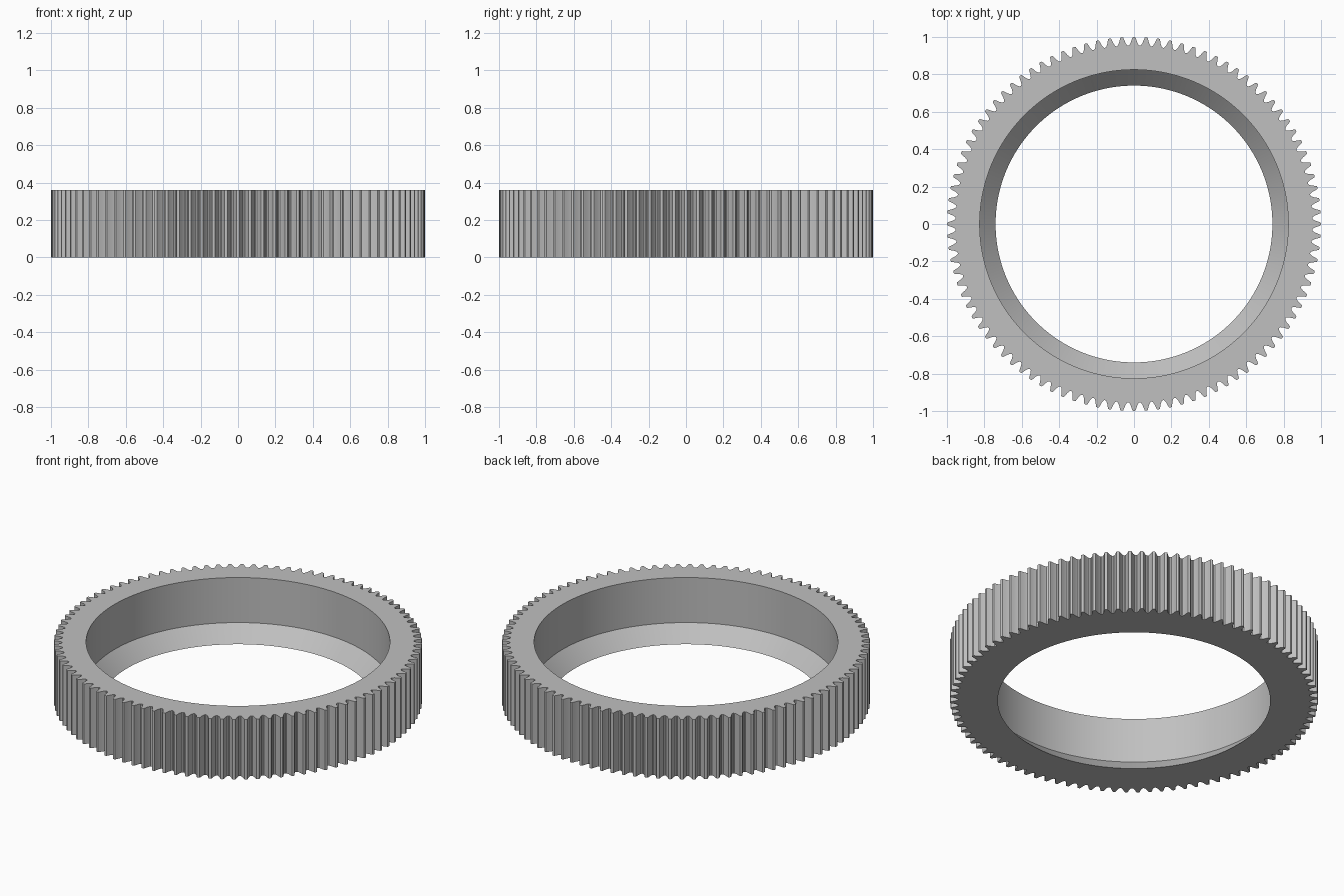
import bpy
import bmesh
from math import cos, sin, tau, radians

cube = bpy.data.objects.get("Cube")
if cube:
    bpy.data.objects.remove(cube, do_unlink=True)

TEETH = 96
HEIGHT = 0.36
# One tooth: (fraction of the pitch from the tooth centre, radius)
TOOTH = [(-0.5, 0.954), (-0.39, 0.957), (-0.27, 0.97), (-0.19, 0.986), (-0.12, 0.998),
         (0, 1.0), (0.12, 0.998), (0.19, 0.986), (0.27, 0.97), (0.39, 0.957)]


def make_material(name, colour):
    mat = bpy.data.materials.new(name)
    mat.use_nodes = True
    mat.diffuse_color = colour
    mat.node_tree.nodes["Principled BSDF"].inputs["Base Color"].default_value = colour
    return mat


# Polar outline of the toothed rim
outline = [((i + t) * tau / TEETH, r) for i in range(TEETH) for t, r in TOOTH]


def add_ring(bm, z, radius=None):
    """Ring of vertices: toothed when no radius is given, otherwise round."""
    return [bm.verts.new(((radius or r) * cos(a), (radius or r) * sin(a), z))
            for a, r in outline]


# Closed cross-section: toothed wall, top face, bore, bevelled lip, bottom face
bm = bmesh.new()
rings = [add_ring(bm, 0), add_ring(bm, HEIGHT),
         add_ring(bm, HEIGHT, 0.825), add_ring(bm, 0.09, 0.825), add_ring(bm, 0, 0.74)]
count = len(outline)
for k, ring in enumerate(rings):
    following = rings[(k + 1) % len(rings)]
    for i in range(count):
        j = (i + 1) % count
        bm.faces.new((ring[i], ring[j], following[j], following[i]))
bmesh.ops.recalc_face_normals(bm, faces=bm.faces)

mesh = bpy.data.meshes.new("gear_ring")
bm.to_mesh(mesh)
bm.free()
mesh.materials.append(make_material("plain grey", (0.53, 0.53, 0.53, 1)))

gear = bpy.data.objects.new("gear_ring", mesh)
bpy.context.collection.objects.link(gear)
bpy.ops.object.select_all(action="DESELECT")
gear.select_set(True)
bpy.context.view_layer.objects.active = gear
bpy.ops.object.shade_smooth_by_angle(angle=radians(25))
